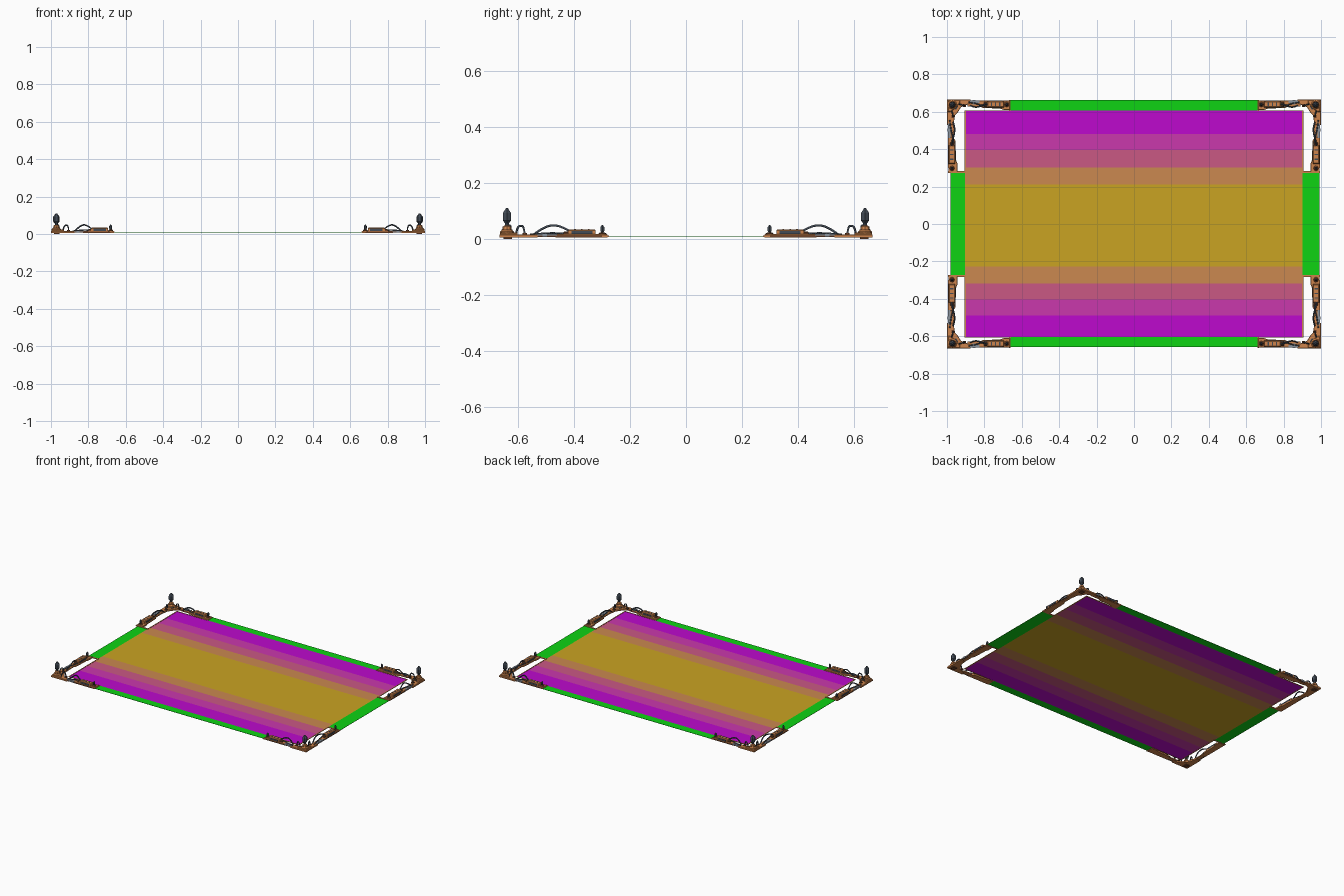
import bpy, bmesh, math
from mathutils import Vector

if "Cube" in bpy.data.objects:
    bpy.data.objects.remove(bpy.data.objects["Cube"])


def material(name, r, g, b):
    m = bpy.data.materials.new(name)
    lin = [((c / 255 + 0.055) / 1.055) ** 2.4 if c > 10 else c / 255 / 12.92 for c in (r, g, b)]
    m.diffuse_color = (*lin, 1)
    m.use_nodes = True
    m.node_tree.nodes["Principled BSDF"].inputs["Base Color"].default_value = m.diffuse_color
    return m


GREEN = material("bright green", 14, 212, 20)
MAGENTA = material("magenta", 190, 10, 205)
PINK = material("pink", 202, 56, 172)
ROSE = material("rose", 202, 88, 132)
TAN = material("tan", 203, 136, 80)
GOLD = material("gold", 202, 164, 34)
COPPER = material("copper", 205, 132, 76)
BROWN = material("dark bronze", 112, 68, 42)
STEEL = material("dark steel", 66, 75, 86)
GREY = material("light steel", 138, 148, 158)


def finish(name, mesh, mat, mirror=True, smooth=False):
    """Link a mesh; corner parts are mirrored into all four corners."""
    mesh.materials.clear()
    mesh.materials.append(mat)
    for p in mesh.polygons:
        p.material_index = 0
        p.use_smooth = smooth
    ob = bpy.data.objects.new(name, mesh)
    bpy.context.collection.objects.link(ob)
    if mirror:
        mod = ob.modifiers.new("four corners", 'MIRROR')
        mod.use_axis = (True, True, False)
        mod.use_mirror_merge = False
    return ob


def prism(name, outline, z0, z1, mat, mirror=True, bevel=0):
    bm = bmesh.new()
    face = bm.faces.new([bm.verts.new((x, y, z0)) for x, y in outline])
    ext = bmesh.ops.extrude_face_region(bm, geom=[face])
    top = [v for v in ext['geom'] if isinstance(v, bmesh.types.BMVert)]
    bmesh.ops.translate(bm, verts=top, vec=(0, 0, z1 - z0))
    if bevel:
        edges = [e for e in bm.edges if all(v in top for v in e.verts)]
        bmesh.ops.bevel(bm, geom=edges, offset=bevel, segments=1, affect='EDGES')
    bmesh.ops.recalc_face_normals(bm, faces=bm.faces)
    me = bpy.data.meshes.new(name)
    bm.to_mesh(me)
    bm.free()
    return finish(name, me, mat, mirror)


def box(name, x0, x1, y0, y1, z0, z1, mat, mirror=True, bevel=0):
    return prism(name, [(x0, y0), (x1, y0), (x1, y1), (x0, y1)], z0, z1, mat, mirror, bevel)


def lathe(name, x, y, profile, sides, mat):
    """Stack of rings (radius, z) around a vertical axis."""
    bm = bmesh.new()
    rings = [[bm.verts.new((x + r * math.cos(math.tau * i / sides),
                            y + r * math.sin(math.tau * i / sides), z))
              for i in range(sides)] for r, z in profile]
    for a, b in zip(rings, rings[1:]):
        for i in range(sides):
            j = (i + 1) % sides
            bm.faces.new((a[i], a[j], b[j], b[i]))
    bm.faces.new(rings[0][::-1])
    bm.faces.new(rings[-1])
    me = bpy.data.meshes.new(name)
    bm.to_mesh(me)
    bm.free()
    return finish(name, me, mat)


def tube(name, points, radius, mat):
    cu = bpy.data.curves.new(name, 'CURVE')
    cu.dimensions = '3D'
    cu.bevel_depth, cu.bevel_resolution, cu.use_fill_caps = radius, 1, True
    sp = cu.splines.new('NURBS')
    sp.points.add(len(points) - 1)
    for p, co in zip(sp.points, points):
        p.co = (*co, 1)
    sp.order_u, sp.use_endpoint_u, sp.resolution_u = 3, True, 5
    tmp = bpy.data.objects.new(name + "_path", cu)
    bpy.context.collection.objects.link(tmp)
    bpy.context.view_layer.update()
    me = bpy.data.meshes.new_from_object(tmp.evaluated_get(bpy.context.evaluated_depsgraph_get()))
    bpy.data.objects.remove(tmp)
    return finish(name, me, mat, smooth=True)


# Striped centre panel
Z0, Z1 = 0.009, 0.0105
cuts = [-0.603, -0.49, -0.405, -0.318, -0.228, 0.21, 0.303, 0.395, 0.48, 0.607]
for i, mat in enumerate([MAGENTA, PINK, ROSE, TAN, GOLD, TAN, ROSE, PINK, MAGENTA]):
    box(f"panel_stripe_{i + 1}", -0.904, 0.902, cuts[i], cuts[i + 1], Z0, Z1, mat, False)

# Green edge strips
box("green_strip_back", -0.665, 0.665, 0.607, 0.663, Z0, Z1, GREEN, False)
box("green_strip_front", -0.665, 0.665, -0.658, -0.603, Z0, Z1, GREEN, False)
box("green_strip_left", -0.98, -0.904, -0.277, 0.28, Z0, Z1, GREEN, False)
box("green_strip_right", 0.902, 0.993, -0.277, 0.28, Z0, Z1, GREEN, False)

# Thin copper rims around the open slots
box("slot_rim_side_inner", 0.899, 0.905, 0.276, 0.606, 0.008, 0.012, COPPER)
box("slot_rim_side_end", 0.899, 0.995, 0.274, 0.283, 0.008, 0.013, COPPER)
box("slot_rim_long_inner", 0.661, 0.905, 0.603, 0.608, 0.008, 0.012, COPPER)
box("slot_rim_long_end", 0.660, 0.667, 0.604, 0.663, 0.008, 0.013, COPPER)

# Corner plate, feet and raised cover
prism("corner_plate", [(1, .665), (.875, .665), (.875, .645), (.925, .625), (.94, .60),
                       (.957, .58), (.965, .53), (1, .53)], 0.005, 0.016, COPPER, bevel=0.002)
box("corner_foot", .955, .985, .62, .65, 0.0, 0.006, BROWN)
prism("corner_cover", [(.996, .662), (.93, .662), (.93, .65), (.95, .622), (.98, .60), (.996, .60)],
      0.016, 0.023, COPPER, bevel=0.003)
prism("corner_inlay", [(.94, .628), (.95, .612), (.958, .612), (.947, .635)], 0.012, 0.020, STEEL)

# Corner post with a large faceted spike
CX, CY = 0.971, 0.638
lathe("post_base", CX, CY, [(.025, .018), (.025, .026), (.017, .034), (.015, .044), (.010, .048)], 8, COPPER)
lathe("post_collar", CX, CY, [(.019, .030), (.019, .034)], 8, BROWN)
lathe("post_spike", CX, CY, [(.007, .044), (.008, .056), (.017, .066), (.017, .092), (.004, .110)], 6, STEEL)


def along(axis):
    """Map (distance along the arm, distance across) onto x, y."""
    return (lambda a, c: (a, c)) if axis == 'x' else (lambda a, c: (c, a))


# Arms: a = position along, e = outer edge, end = tip, blk = housing span, arch = cable span
for tag, ax, e, root, end, blk, arch in (
        ("long", 'x', .663, .88, .663, (.695, .785), (.785, .865)),
        ("side", 'y', .997, .54, .280, (.322, .420), (.415, .535))):
    m = along(ax)

    def abox(name, a0, a1, c0, c1, z0, z1, mat, bevel=0):
        p, q = m(a0, e - c0), m(a1, e - c1)
        return box(f"{tag}_arm_{name}", min(p[0], q[0]), max(p[0], q[0]),
                   min(p[1], q[1]), max(p[1], q[1]), z0, z1, mat, True, bevel)

    # Base plate with a notched inner edge, and the neck that joins it to the corner
    b1 = blk[1] + 0.045
    prism(f"{tag}_arm_plate", [m(a, e - c) for a, c in
          ((end, 0.004), (b1, 0.004), (b1, 0.03), (b1 - .02, 0.042), (blk[0] + .02, 0.046),
           (blk[0], 0.053), (end, 0.053))], 0.006, 0.017, COPPER, bevel=0.002)
    abox("neck", b1 - .01, root + .01, .012, .034, 0.007, 0.014, COPPER)
    abox("neck_rail", end + .02, root + .02, .002, .007, 0.008, 0.013, BROWN)
    abox("piston", b1 - .005, root - .002, .002, .016, 0.010, 0.018, GREY)
    abox("piston_band", (b1 + root) / 2 - .008, (b1 + root) / 2 + .008, .001, .024, 0.009, 0.020, GREY)

    # Housing with inset steel plates and ribs
    abox("housing", blk[0], blk[1], .006, .040, 0.016, 0.034, COPPER, 0.004)
    abox("housing_outer_plate", blk[0] + .012, blk[1] - .012, .004, .007, 0.017, 0.029, STEEL)
    abox("housing_inner_plate", blk[0] + .012, blk[1] - .012, .039, .042, 0.017, 0.028, STEEL)
    for i in range(3):
        a = blk[0] + (blk[1] - blk[0]) * (i + 1) / 4
        abox(f"housing_slot_{i + 1}", a - .003, a + .003, .014, .032, 0.033, 0.0355, STEEL)
    abox("clamp", blk[1] - .004, blk[1] + .016, .012, .034, 0.016, 0.027, BROWN, 0.003)

    # Small end spike on a collar
    sx, sy = m(end + .018, e - .024)
    lathe(f"{tag}_arm_spike_collar", sx, sy, [(.014, .015), (.014, .019), (.008, .024)], 8, BROWN)
    lathe(f"{tag}_arm_spike", sx, sy, [(.004, .020), (.008, .030), (.008, .042), (.002, .050)], 6, STEEL)

    # Cables: the big arch, a ground cable and a short hoop by the post
    def cable(name, pts, r):
        tube(f"{tag}_arm_{name}", [(*m(a, e - c), z) for a, c, z in pts], r, STEEL)

    a0, a1 = arch
    d = a1 - a0
    cable("arch_cable", [(a0 - .01, .022, .022), (a0 + .15 * d, .022, .040), (a0 + .5 * d, .035, .052),
                         (a0 + .85 * d, .040, .036), (a1 + .01, .030, .014)], 0.0042)
    cable("ground_cable", [(a0, .036, .018), (a0 + .4 * d, .030, .022), (a0 + .8 * d, .016, .020),
                           (a1 + .02, .012, .016)], 0.0035)
    h = .905 if ax == 'x' else .575
    cable("hoop", [(h, .030, .014), (h + .002, .030, .046), (h + .018, .026, .048),
                   (h + .028, .022, .036), (h + .03, .022, .018)], 0.0038)
    abox("hoop_socket", h - .008, h + .008, .022, .038, 0.014, 0.021, BROWN)
